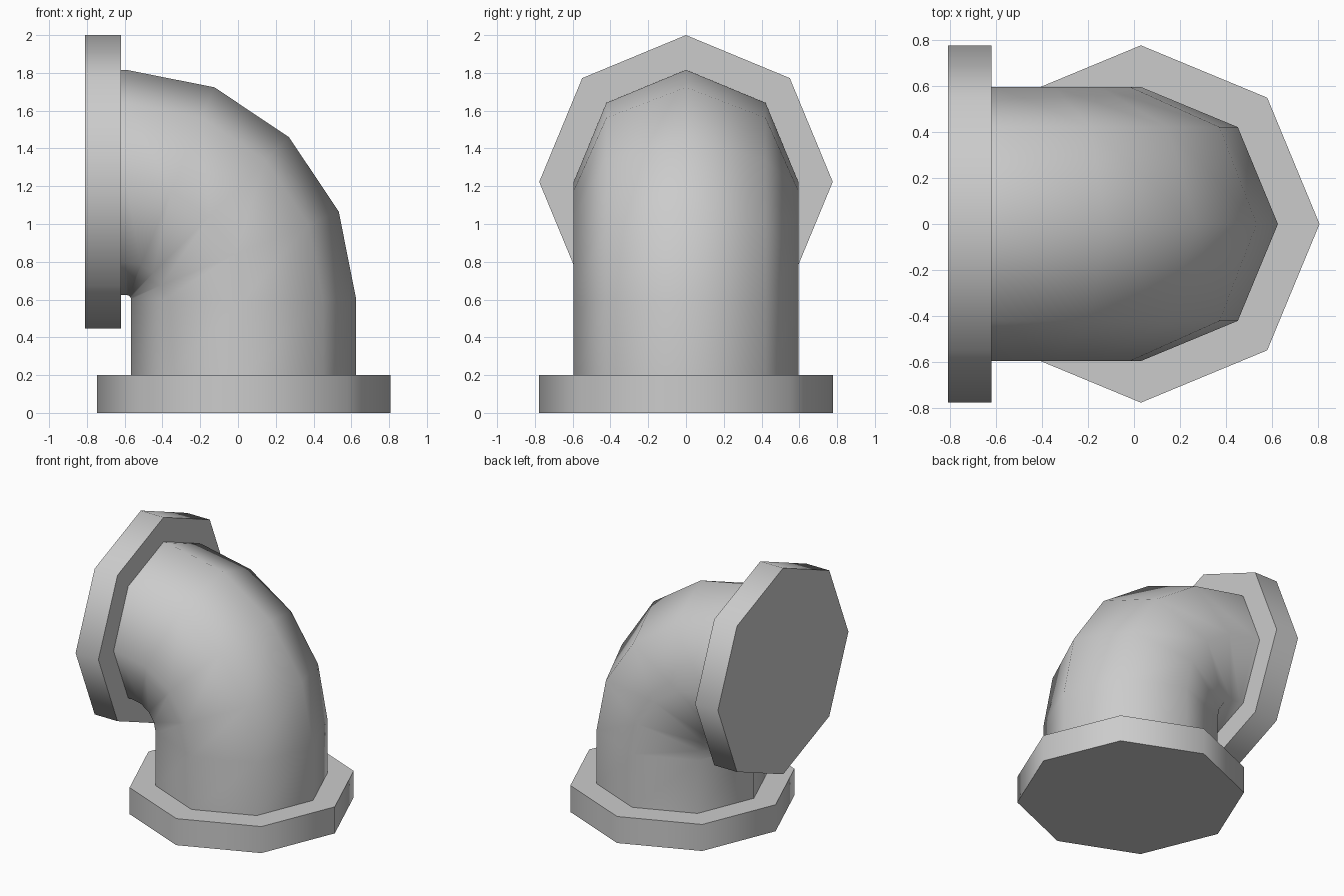
import bpy
import bmesh
from math import cos, sin, pi, radians
from mathutils import Vector

cube = bpy.data.objects.get("Cube")
if cube:
    bpy.data.objects.remove(cube, do_unlink=True)

SIDES = 8
PIPE_X = 0.03            # axis of the upright pipe
PIPE_R, FLANGE_R = 0.596, 0.777
BEND_X, BEND_Z, BEND_R = -0.59, 0.6, 0.62

grey = bpy.data.materials.new("light_grey")
grey.use_nodes = True
grey.diffuse_color = (0.6, 0.6, 0.6, 1)
grey.node_tree.nodes["Principled BSDF"].inputs["Base Color"].default_value = (0.6, 0.6, 0.6, 1)


def sweep(name, stations, radius, capped):
    """Octagonal tube through stations (x, z, tilt)."""
    bm = bmesh.new()
    rings = []
    for x, z, tilt in stations:
        u = Vector((cos(tilt), 0, sin(tilt)))
        v = Vector((0, 1, 0))
        ring = []
        for k in range(SIDES):
            a = 2 * pi * k / SIDES
            ring.append(bm.verts.new(Vector((x, 0, z)) + radius * (cos(a) * u + sin(a) * v)))
        rings.append(ring)
    for low, high in zip(rings, rings[1:]):
        for k in range(SIDES):
            n = (k + 1) % SIDES
            bm.faces.new((low[k], low[n], high[n], high[k]))
    if capped:
        bm.faces.new(rings[0][::-1])
        bm.faces.new(rings[-1])
    mesh = bpy.data.meshes.new(name)
    bm.to_mesh(mesh)
    bm.free()
    mesh.materials.append(grey)
    obj = bpy.data.objects.new(name, mesh)
    bpy.context.collection.objects.link(obj)
    bpy.ops.object.select_all(action="DESELECT")
    obj.select_set(True)
    bpy.context.view_layer.objects.active = obj
    bpy.ops.object.shade_smooth_by_angle(angle=radians(60))
    return obj


# Pipe: upright run, quarter bend in four steps, short run into the side flange
bend = []
for i in range(5):
    t = i * pi / 8
    bend.append((BEND_X + BEND_R * cos(t), BEND_Z + BEND_R * sin(t), t))
top_z = BEND_Z + BEND_R
path = [(PIPE_X, 0.19, 0)] + bend + [(-0.63, top_z, pi / 2)]
sweep("elbow_pipe", path, PIPE_R, False)

# Flanges: solid octagonal discs
sweep("base_flange", [(PIPE_X, 0, 0), (PIPE_X, 0.2, 0)], FLANGE_R, True)
flange_z = 2 - FLANGE_R
sweep("side_flange", [(-0.62, flange_z, pi / 2), (-0.81, flange_z, pi / 2)], FLANGE_R, True)
